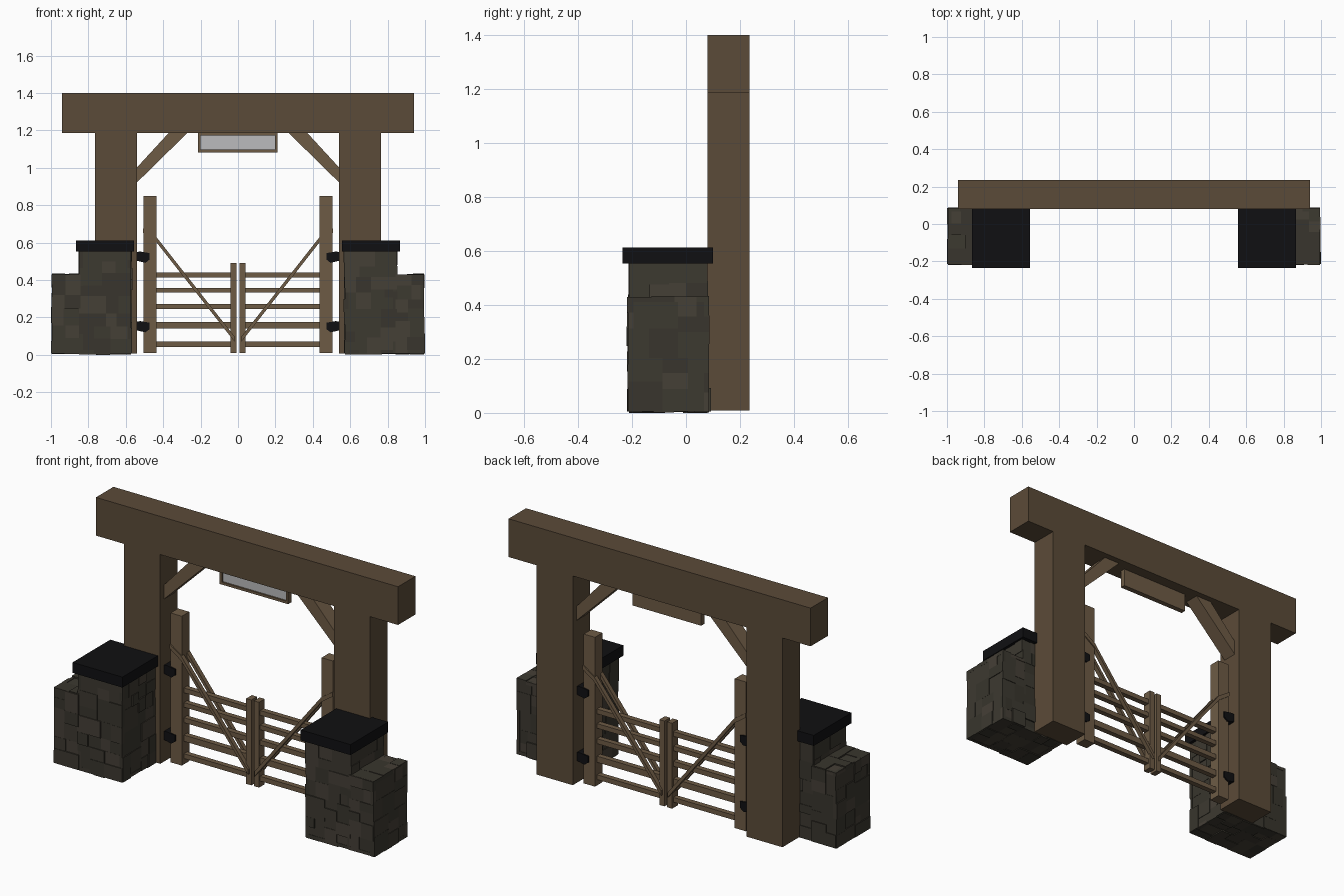
import bpy, bmesh, random
from mathutils import Vector

if "Cube" in bpy.data.objects:
    bpy.data.objects.remove(bpy.data.objects["Cube"])

random.seed(4)


def mat(name, c):
    m = bpy.data.materials.new(name)
    m.diffuse_color = (*c, 1)
    m.use_nodes = True
    m.node_tree.nodes["Principled BSDF"].inputs["Base Color"].default_value = m.diffuse_color
    return m


TIMBER = mat("dark_timber", (0.105, 0.070, 0.040))
LIGHT = mat("light_timber", (0.155, 0.105, 0.060))
BLACK = mat("black", (0.005, 0.005, 0.006))
PANEL = mat("panel_grey", (0.5, 0.5, 0.51))
STONES = [mat("stone_a", (0.040, 0.036, 0.026)),
          mat("stone_b", (0.046, 0.041, 0.030)),
          mat("stone_c", (0.060, 0.050, 0.037))]


def finish(name, bm, mats):
    bmesh.ops.recalc_face_normals(bm, faces=bm.faces)
    me = bpy.data.meshes.new(name)
    bm.to_mesh(me)
    bm.free()
    for m in mats:
        me.materials.append(m)
    ob = bpy.data.objects.new(name, me)
    bpy.context.collection.objects.link(ob)
    return ob


def add_box(bm, lo, hi, mi=0):
    r = bmesh.ops.create_cube(bm, size=1)
    for v in r["verts"]:
        v.co = Vector([lo[i] if v.co[i] < 0 else hi[i] for i in range(3)])
    for f in {f for v in r["verts"] for f in v.link_faces}:
        f.material_index = mi


def box(name, x, y, z, m):
    bm = bmesh.new()
    add_box(bm, (min(x), y[0], z[0]), (max(x), y[1], z[1]))
    return finish(name, bm, [m])


def prism(name, pts, y, m):
    """Extrude an x-z outline between two y values."""
    bm = bmesh.new()
    f = bm.faces.new([bm.verts.new((px, y[0], pz)) for px, pz in pts])
    r = bmesh.ops.extrude_face_region(bm, geom=[f])
    for v in r["geom"]:
        if isinstance(v, bmesh.types.BMVert):
            v.co.y = y[1]
    return finish(name, bm, [m])


def split(u0, v0, u1, v1):
    """Divide a rectangle into irregular stones."""
    w, h = u1 - u0, v1 - v0
    if max(w, h) < random.uniform(0.09, 0.15):
        return [(u0, v0, u1, v1)]
    t = random.uniform(0.38, 0.62)
    if w > h:
        c = u0 + w * t
        return split(u0, v0, c, v1) + split(c, v0, u1, v1)
    c = v0 + h * t
    return split(u0, v0, u1, c) + split(u0, c, u1, v1)


def stone_face(bm, lo, hi, axis, sign):
    a, b = [i for i in range(3) if i != axis]
    edge = hi[axis] if sign > 0 else lo[axis]
    for u0, v0, u1, v1 in split(lo[a], lo[b], hi[a], hi[b]):
        outer = edge - sign * random.uniform(0, 0.009)
        inner = edge - sign * 0.025
        p, q = [0] * 3, [0] * 3
        p[a], p[b], q[a], q[b] = u0, v0, u1, v1
        p[axis], q[axis] = min(outer, inner), max(outer, inner)
        add_box(bm, p, q, random.choice((0, 0, 1, 1, 2)))


def stone_block(bm, lo, hi, skip):
    add_box(bm, [c + 0.012 for c in lo], [c - 0.012 for c in hi])
    for axis in range(3):
        for sign in (-1, 1):
            if (axis, sign) in skip:
                continue
            l, h = list(lo), list(hi)
            # keep corner stones just inside neighbouring faces
            for i in range(3):
                if i != axis:
                    l[i] += 0.006
                    h[i] -= 0.006
            stone_face(bm, l[:axis] + [lo[axis]] + l[axis + 1:],
                       h[:axis] + [hi[axis]] + h[axis + 1:], axis, sign)


# Lintel beam
box("top_beam", (-0.94, 0.94), (0.08, 0.235), (1.185, 1.40), TIMBER)

# Hanging sign: backing frame with a recessed front panel
sx, sz, t = (-0.215, 0.212), (1.083, 1.186), 0.014
box("sign_backing", sx, (0.158, 0.172), sz, LIGHT)
box("sign_panel", (sx[0] + t, sx[1] - t), (0.152, 0.160), (sz[0] + t, sz[1] - t), PANEL)
for n, x, z in (("top", sx, (sz[1] - t, sz[1])), ("bottom", sx, (sz[0], sz[0] + t)),
                ("left", (sx[0], sx[0] + t), sz), ("right", (sx[1] - t, sx[1]), sz)):
    box("sign_frame_" + n, x, (0.143, 0.160), z, LIGHT)

for s, side in ((-1, "left"), (1, "right")):
    # Post and diagonal brace
    box("post_" + side, (s * 0.54, s * 0.765), (0.08, 0.235), (0.008, 1.186), TIMBER)
    prism("brace_" + side, [(s * x, z) for x, z in
          ((0.542, 0.92), (0.542, 1.0), (0.37, 1.187), (0.27, 1.187))], (0.115, 0.20), LIGHT)

    # Gate leaf: tall hinge stile, short meeting stile, five rails
    box("hinge_stile_" + side, (s * 0.435, s * 0.505), (0.122, 0.188), (0.01, 0.85), LIGHT)
    box("meeting_stile_" + side, (s * 0.008, s * 0.04), (0.130, 0.180), (0.01, 0.49), LIGHT)
    for i, (z0, z1) in enumerate(((0.043, 0.070), (0.140, 0.175), (0.245, 0.273),
                                  (0.332, 0.358), (0.413, 0.440))):
        box(f"gate_rail_{side}_{i}", (s * 0.035, s * 0.44), (0.140, 0.170), (z0, z1), LIGHT)

    # Diagonal straps, bent over the hinge stile, on both gate faces
    for n, y in (("front", (0.116, 0.141)), ("back", (0.169, 0.194))):
        prism(f"gate_strap_{n}_{side}", [(s * x, z) for x, z in (
            (0.507, 0.677), (0.435, 0.628), (0.02, 0.10), (0.02, 0.072),
            (0.437, 0.603), (0.507, 0.652))], y, LIGHT)

    # Hinges
    for n, z in (("lower", 0.12), ("upper", 0.492)):
        prism(f"hinge_{n}_{side}", [(s * x, z + h) for x, h in (
            (0.545, 0.012), (0.545, 0.058), (0.52, 0.06), (0.472, 0.052),
            (0.472, 0.018), (0.495, 0.0))], (0.114, 0.196), BLACK)

    # Stone pier with a low wing wall and a slab cap
    bm = bmesh.new()
    tx = sorted((s * 0.565, s * 0.855))
    wx = sorted((s * 0.835, s * 1.0))
    stone_block(bm, (tx[0], -0.218, 0), (tx[1], 0.085, 0.56), {(2, 1)})
    stone_block(bm, (wx[0], -0.220, 0), (wx[1], 0.092, 0.435), {(0, -s)})
    finish("stone_pier_" + side, bm, STONES)
    box("pier_cap_" + side, (s * 0.555, s * 0.865), (-0.235, 0.10), (0.553, 0.612), BLACK)
